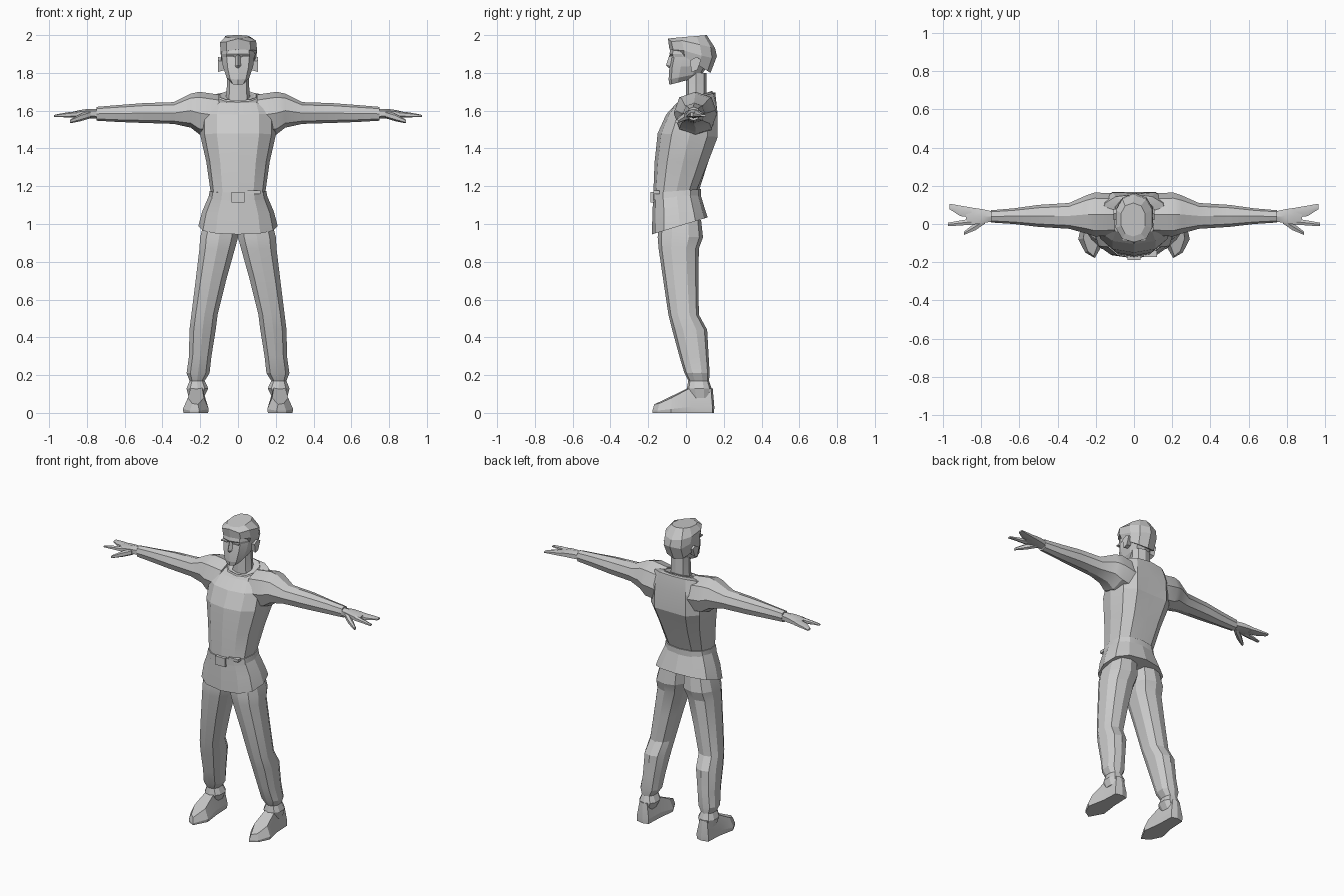
import bpy, bmesh, random
from math import sin, cos, pi, radians

random.seed(4)


def oval(a0, a1, b0, b1, n, p):
    """Rounded cross-section filling the box a0..a1, b0..b1."""
    pts = []
    for i in range(n):
        t = 2 * pi * i / n - pi / 2
        c, s = cos(t), sin(t)
        u = (abs(c) ** (2 / p)) * (1 if c > 0 else -1)
        v = (abs(s) ** (2 / p)) * (1 if s > 0 else -1)
        pts.append(((a0 + a1) / 2 + u * (a1 - a0) / 2, (b0 + b1) / 2 + v * (b1 - b0) / 2))
    return pts


def ring_z(zf, zb, x0, x1, y0, y1, n=12, p=2.4):
    """Horizontal ring, height zf at the front and zb at the back."""
    return [(x, y, zf + (zb - zf) * (y - y0) / (y1 - y0)) for x, y in oval(x0, x1, y0, y1, n, p)]


def ring_x(x, y0, y1, z0, z1, n=8, p=2.3):
    return [(x, y, z) for y, z in oval(y0, y1, z0, z1, n, p)]


def skin(name, rings, mirror=False, smooth=28):
    """Bridge rings of equal length and cap both ends."""
    bm = bmesh.new()
    loops = [[bm.verts.new(p) for p in r] for r in rings]
    n = len(rings[0])
    for a, b in zip(loops, loops[1:]):
        for i in range(n):
            j = (i + 1) % n
            bm.faces.new((a[i], a[j], b[j], b[i]))
    bm.faces.new(loops[0])
    bm.faces.new(loops[-1])
    bmesh.ops.recalc_face_normals(bm, faces=bm.faces)
    me = bpy.data.meshes.new(name)
    bm.to_mesh(me)
    bm.free()
    ob = bpy.data.objects.new(name, me)
    bpy.context.collection.objects.link(ob)
    if mirror:
        ob.modifiers.new("Mirror", 'MIRROR')
    bpy.ops.object.select_all(action='DESELECT')
    ob.select_set(True)
    bpy.context.view_layer.objects.active = ob
    bpy.ops.object.shade_smooth_by_angle(angle=radians(smooth))
    return ob


def block(name, x0, x1, y0, y1, z0, z1, mirror=False):
    rect = [(x0, y0), (x1, y0), (x1, y1), (x0, y1)]
    return skin(name, [[(x, y, z) for x, y in rect] for z in (z0, z1)], mirror)


# Tunic: hem, hips, waist, chest, shoulders, neckline
tunic = [ring_z(zf, zb, -h, h, y0, y1) for zf, zb, h, y0, y1 in [
    (0.945, 1.035, 0.21, -0.18, 0.115),
    (1.05, 1.08, 0.19, -0.178, 0.10),
    (1.16, 1.18, 0.145, -0.173, 0.07),
    (1.33, 1.33, 0.168, -0.166, 0.135),
    (1.48, 1.46, 0.20, -0.15, 0.187),
    (1.58, 1.60, 0.20, -0.105, 0.182),
    (1.64, 1.695, 0.17, -0.05, 0.155),
    (1.65, 1.70, 0.09, -0.01, 0.13)]]
for r in tunic[3:6]:                       # spine groove
    x, y, z = r[6]
    r[6] = (x, y - 0.02, z)
skin("tunic", tunic, smooth=15)

# Belt band, buckle and strap end
skin("belt", [ring_z(z, z + 0.02, -h, h, -0.179, 0.08) for z, h in ((1.125, 0.157), (1.165, 0.15))])
block("buckle", -0.035, 0.035, -0.188, -0.16, 1.113, 1.17)
block("strap_end", 0.05, 0.12, -0.172, -0.14, 1.16, 1.178)

# Collar and neck
skin("collar", [ring_z(zf, zb, -h, h, y0, y1, 10) for zf, zb, h, y0, y1 in [
    (1.60, 1.66, 0.13, -0.05, 0.15), (1.655, 1.705, 0.10, -0.02, 0.14),
    (1.645, 1.69, 0.07, 0.0, 0.12)]], smooth=15)
skin("neck", [ring_z(z, z, -h, h, 0.0, 0.108, 8) for z, h in ((1.62, 0.07), (1.70, 0.06), (1.80, 0.058))])

# Sleeves
skin("sleeve", [ring_x(*r) for r in [
    (0.10, -0.06, 0.16, 1.46, 1.685),
    (0.205, -0.065, 0.165, 1.475, 1.70),
    (0.25, -0.05, 0.15, 1.51, 1.69),
    (0.34, -0.025, 0.11, 1.53, 1.645),
    (0.50, -0.015, 0.10, 1.535, 1.64),
    (0.63, 0.0, 0.082, 1.54, 1.63),
    (0.75, 0.008, 0.072, 1.547, 1.62)]], True)

# Hands: palm, finger groups, thumb
hand = {
    "palm": [(0.73, 0.012, 0.066, 1.558, 1.61), (0.79, 0.0, 0.082, 1.56, 1.61),
             (0.84, -0.008, 0.09, 1.563, 1.603), (0.88, -0.005, 0.095, 1.567, 1.592)],
    "fingers": [(0.85, 0.03, 0.09, 1.563, 1.597), (0.91, 0.038, 0.10, 1.565, 1.59),
                (0.965, 0.075, 0.108, 1.568, 1.58)],
    "index_finger": [(0.85, -0.006, 0.03, 1.563, 1.597), (0.92, -0.01, 0.018, 1.565, 1.588),
                     (0.975, -0.013, 0.008, 1.567, 1.577)],
    "thumb": [(0.78, 0.0, 0.04, 1.56, 1.60), (0.83, -0.035, 0.01, 1.545, 1.585),
              (0.89, -0.058, -0.038, 1.533, 1.552)]}
for name, rows in hand.items():
    skin(name, [ring_x(*r, n=6) for r in rows], True, 35)

# Trouser legs with bunched cuffs
skin("trouser_leg", [ring_z(z, z, *r, n=10) for z, *r in [
    (1.02, -0.005, 0.18, -0.14, 0.08),
    (0.93, -0.005, 0.205, -0.15, 0.09),
    (0.87, 0.012, 0.208, -0.145, 0.068),
    (0.70, 0.06, 0.228, -0.12, 0.066),
    (0.52, 0.105, 0.25, -0.093, 0.068),
    (0.44, 0.115, 0.26, -0.073, 0.112),
    (0.30, 0.138, 0.262, -0.035, 0.12),
    (0.21, 0.148, 0.275, -0.008, 0.125),
    (0.17, 0.175, 0.258, 0.012, 0.122),
    (0.13, 0.155, 0.275, 0.005, 0.135),
    (0.08, 0.18, 0.262, 0.02, 0.13)]], True, 18)

# Shoes: sole outline (x, y, height of the upper)
sole = [(0.215, 0.15, 0.13), (0.262, 0.14, 0.13), (0.268, 0.03, 0.135), (0.292, -0.08, 0.08),
        (0.255, -0.15, 0.05), (0.205, -0.178, 0.045), (0.155, -0.09, 0.08), (0.17, 0.02, 0.135),
        (0.175, 0.14, 0.13)]
shoe = []
for k, h in ((0.95, 0), (1, 0.25), (0.62, 1)):
    shoe.append([(0.222 + (x - 0.222) * k, (y if y < -0.14 and h < 1 else y * (0.85 + 0.15 * k)),
                  z * h if h < 1 else z) for x, y, z in sole])
skin("shoe", shoe, True, 15)

# Head and face
skin("head", [ring_z(zf, zb, -h, h, y0, y1, 10, 2.6) for zf, zb, h, y0, y1 in [
    (1.737, 1.775, 0.04, -0.088, 0.06),
    (1.765, 1.80, 0.063, -0.092, 0.09),
    (1.83, 1.84, 0.083, -0.088, 0.115),
    (1.885, 1.885, 0.09, -0.078, 0.13),
    (1.90, 1.90, 0.09, -0.088, 0.13),
    (1.96, 1.95, 0.085, -0.075, 0.12)]], smooth=12)
skin("nose", [[(-0.012, -0.075, 1.895), (0.012, -0.075, 1.895), (0, -0.088, 1.895)],
              [(-0.02, -0.075, 1.835), (0.02, -0.075, 1.835), (0, -0.106, 1.84)],
              [(-0.015, -0.075, 1.825), (0.015, -0.075, 1.825), (0, -0.09, 1.825)]], smooth=10)
block("eyebrow", 0.02, 0.062, -0.088, -0.06, 1.885, 1.893, True)
skin("ear", [[(x, 0.045 + dy * k, 1.845 + dz * k) for dy, dz in
              ((-0.025, 0.02), (0.01, 0.04), (0.035, 0.025), (0.015, -0.03), (-0.015, -0.04))]
             for x, k in ((0.075, 0.8), (0.107, 1))], True, 10)

# Hair: jagged faceted cap, lower at the back
hair = [ring_z(zf, zb, x0, x1, y0, y1, 10) for zf, zb, x0, x1, y0, y1 in [
    (1.925, 1.80, -0.092, 0.092, -0.07, 0.13),
    (1.93, 1.885, -0.097, 0.106, -0.092, 0.165),
    (1.975, 1.945, -0.1, 0.1, -0.1, 0.155),
    (1.985, 2.0, -0.07, 0.06, -0.065, 0.11)]]
for r in hair[1:3]:
    for i, (x, y, z) in enumerate(r):
        r[i] = (x * random.uniform(0.95, 1.0), y * random.uniform(0.95, 1.0),
                z + random.uniform(-0.014, 0.008))
skin("hair", hair, smooth=5)
